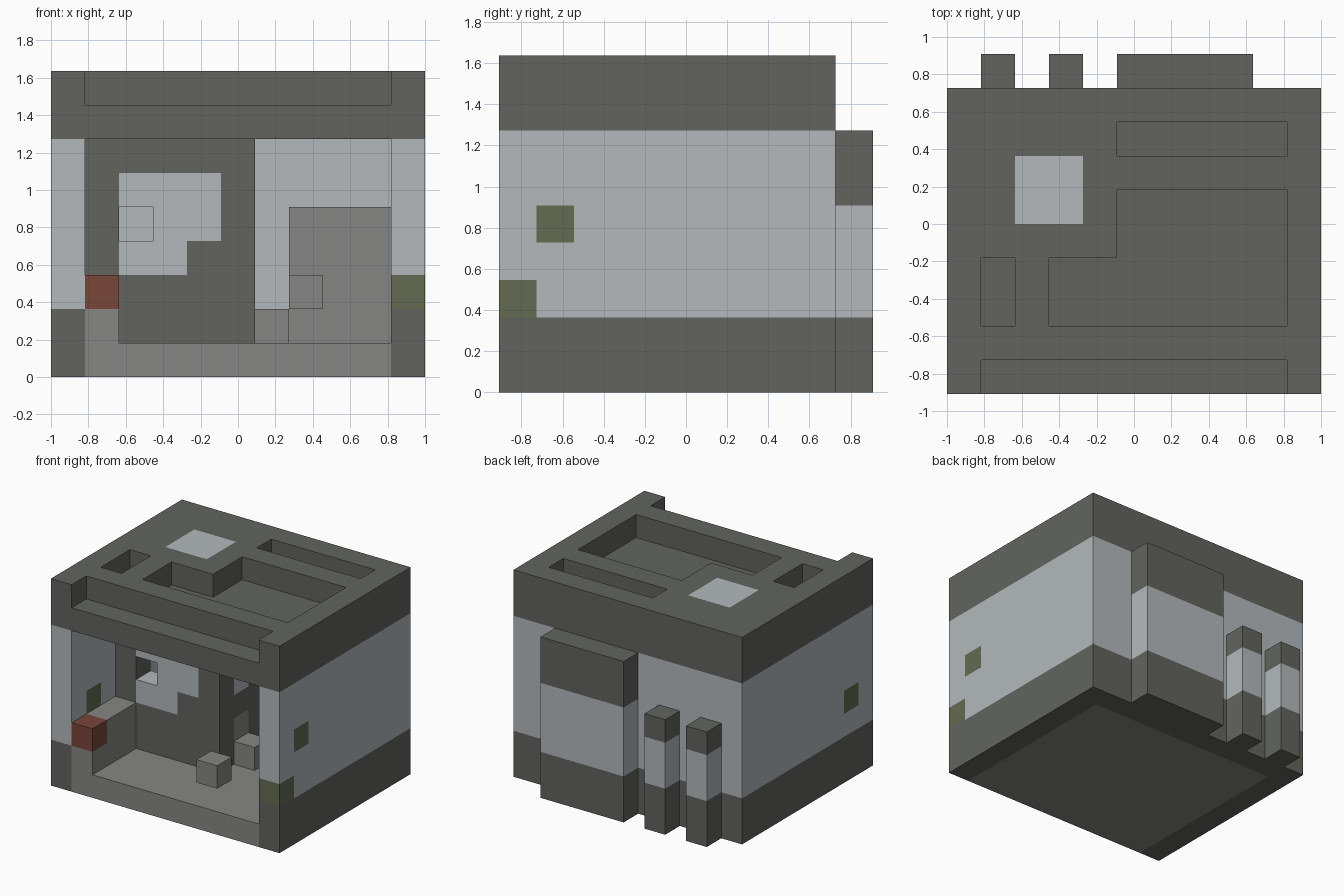
import bpy
import bmesh
import math
from itertools import product
from mathutils import Vector

cube = bpy.data.objects.get("Cube")
if cube:
    bpy.data.objects.remove(cube, do_unlink=True)

UNIT = 2 / 11                      # edge of one building block
ORIGIN = Vector((-1, -5 * UNIT, 0))


def material(name, rgb):
    mat = bpy.data.materials.new(name)
    mat.use_nodes = True
    colour = (*rgb, 1)
    mat.diffuse_color = colour
    shader = mat.node_tree.nodes["Principled BSDF"]
    shader.inputs["Base Color"].default_value = colour
    shader.inputs["Roughness"].default_value = 0.9
    return mat


PALETTE = {
    "dark": material("dark stone", (.122, .127, .112)),
    "light": material("light plaster", (.451, .485, .503)),
    "grey": material("grey stone", (.238, .238, .227)),
    "green": material("moss green", (.127, .147, .084)),
    "red": material("brick red", (.188, .061, .042)),
}
COLOURS = list(PALETTE)
grid = {}                          # block position -> (part, colour)


def span(r):
    return range(r[0], r[1] + 1) if isinstance(r, tuple) else (r,)


def fill(part, colour, x, y, z):
    """Fill a range of blocks; each axis is one index or (first, last)."""
    for cell in product(span(x), span(y), span(z)):
        grid[cell] = (part, colour)


def carve(x, y, z):
    for cell in product(span(x), span(y), span(z)):
        grid.pop(cell, None)


def banded(part, x, y, top, light_top):
    """Upright piece with a dark foot, light middle and dark cap."""
    fill(part, "dark", x, y, (0, top))
    fill(part, "light", x, y, (2, light_top))


# Outer walls
banded("right_wall", 0, (0, 8), 6, 6)
banded("left_wall", 10, (0, 8), 6, 6)
banded("back_wall", (1, 9), 8, 6, 6)

# Moss blocks set into the side walls
fill("left_wall", "green", 10, 1, 4)
fill("left_wall", "green", 10, 0, 2)
fill("right_wall", "green", 0, 1, 3)

# Buttresses on the back
banded("wide_buttress", (5, 8), 9, 6, 4)
for name, x in (("outer_buttress", 1), ("inner_buttress", 3)):
    banded(name, x, 9, 4, 3)

# Floor and bench with its red end block
fill("floor", "grey", (1, 9), (0, 7), 0)
fill("bench", "grey", 1, (0, 2), (1, 2))
fill("bench", "red", 1, 0, 2)

# Partition with a stepped plaster panel and a small opening
fill("partition", "dark", (1, 5), 3, (1, 6))
fill("partition", "light", (2, 4), 3, (3, 5))
fill("partition", "dark", 4, 3, 3)
carve(2, 3, 4)

# Rear room: inner wall, step, stone block; floating stone in front
fill("inner_wall", "dark", 5, (4, 7), (1, 6))
fill("inner_wall", "grey", 5, 4, 2)
fill("inner_wall", "light", 5, 4, (4, 6))
fill("step", "grey", 6, 4, 1)
fill("stone_block", "grey", (7, 9), (5, 7), (1, 4))
fill("front_stone", "grey", 7, 0, 2)

# Roof with sunken areas and a light patch
fill("roof", "dark", (0, 10), (0, 8), (7, 8))
carve((1, 9), 0, 8)
carve((3, 9), (2, 3), 8)
carve((5, 9), (4, 5), 8)
carve((5, 9), 7, 8)
carve(1, (2, 3), 8)
fill("roof", "light", (2, 3), (5, 6), 8)


def build(part):
    """Make the exposed skin of one part as a clean mesh."""
    bm = bmesh.new()
    for cell, (owner, colour) in grid.items():
        if owner != part:
            continue
        centre = Vector(cell) + Vector((.5, .5, .5))
        for axis, side in product(range(3), (-1, 1)):
            normal = Vector((0, 0, 0))
            normal[axis] = side
            if tuple(int(c) for c in Vector(cell) + normal) in grid:
                continue
            u = Vector((0, 0, 0))
            u[(axis + 1) % 3] = .5
            v = normal.cross(u)
            middle = centre + normal / 2
            corners = (-u - v, u - v, u + v, v - u)
            face = bm.faces.new([bm.verts.new(ORIGIN + UNIT * (middle + c))
                                 for c in corners])
            face.material_index = COLOURS.index(colour)
    bmesh.ops.remove_doubles(bm, verts=bm.verts, dist=UNIT / 100)
    bmesh.ops.dissolve_limit(bm, angle_limit=math.radians(1), verts=bm.verts,
                             edges=bm.edges, delimit={'MATERIAL'})
    mesh = bpy.data.meshes.new(part)
    bm.to_mesh(mesh)
    bm.free()
    for mat in PALETTE.values():
        mesh.materials.append(mat)
    bpy.context.collection.objects.link(bpy.data.objects.new(part, mesh))


for part in sorted({owner for owner, _ in grid.values()}):
    build(part)
